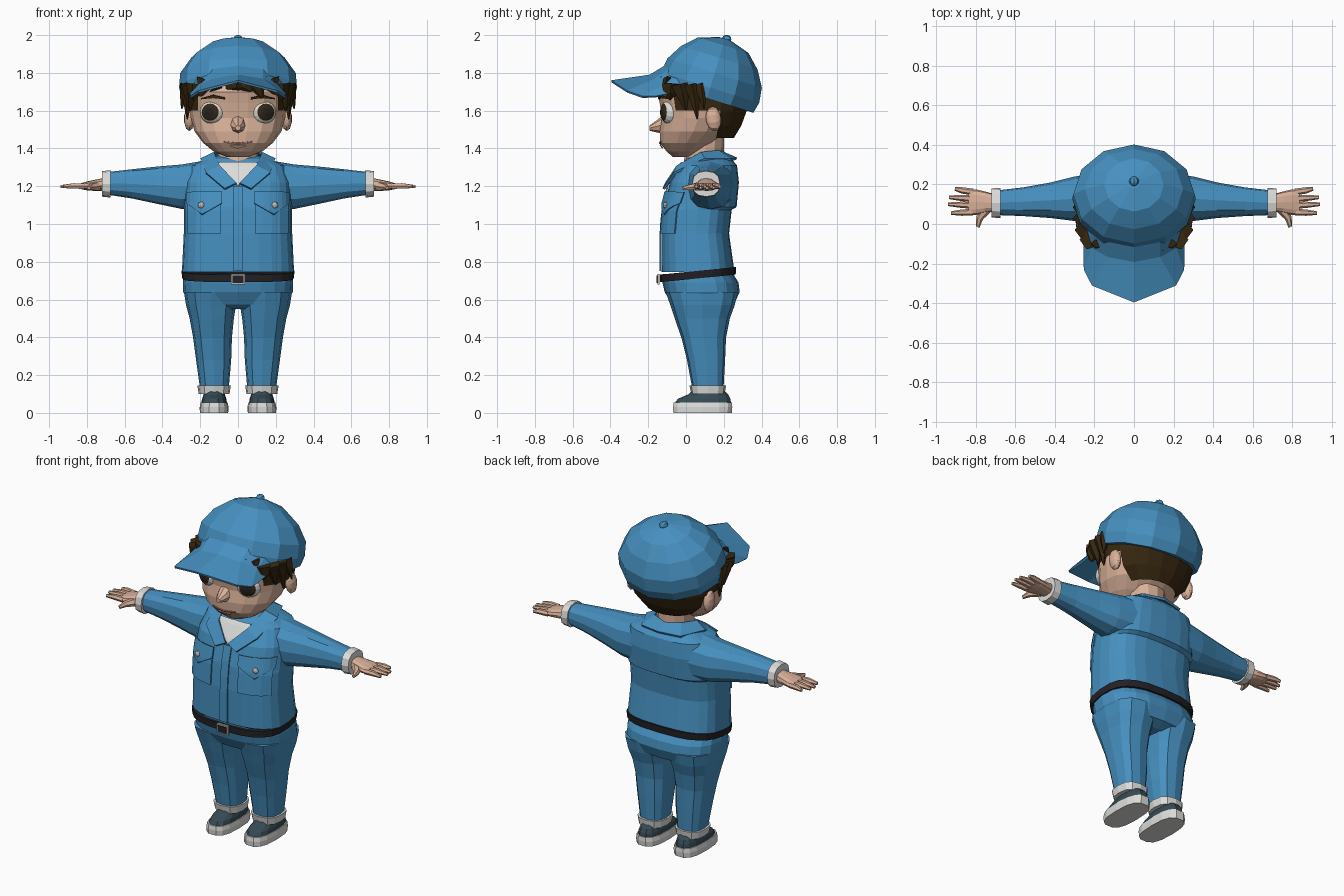
import bpy, bmesh, math
from mathutils import Vector as V, Matrix as M

if "Cube" in bpy.data.objects:
    bpy.data.objects.remove(bpy.data.objects["Cube"])

def material(name, rgb):
    m = bpy.data.materials.new(name)
    m.diffuse_color = (*rgb, 1)
    m.use_nodes = True
    m.node_tree.nodes["Principled BSDF"].inputs["Base Color"].default_value = m.diffuse_color
    return m

BLUE = material("denim blue", (.062, .28, .53))
SKIN = material("skin", (.70, .44, .32))
HAIR = material("dark brown", (.038, .020, .005))
WHITE = material("off white", (.72, .72, .71))
SLATE = material("shoe slate", (.036, .068, .088))
BLACK = material("belt black", (.016, .015, .019))
METAL = material("metal", (.50, .48, .45))
LIP = material("lip", (.42, .22, .16))

def finish(name, bm, mats, mirror=False, thick=0):
    bmesh.ops.recalc_face_normals(bm, faces=bm.faces)
    me = bpy.data.meshes.new(name)
    bm.to_mesh(me)
    bm.free()
    ob = bpy.data.objects.new(name, me)
    bpy.context.collection.objects.link(ob)
    for m in (mats if isinstance(mats, list) else [mats]):
        me.materials.append(m)
    if mirror:
        ob.modifiers.new("mirror", 'MIRROR')
    if thick:
        s = ob.modifiers.new("thickness", 'SOLIDIFY')
        s.thickness, s.offset = thick, 0
    return ob

def ring(c, a, b, n=16, p=2.4):
    """Superellipse ring around c with half axes a and b."""
    f = lambda t: math.copysign(abs(t) ** (2 / p), t) if abs(t) > 1e-6 else 0
    c, a, b = V(c), V(a), V(b)
    return [c + a * f(math.cos(2 * math.pi * i / n)) + b * f(math.sin(2 * math.pi * i / n)) for i in range(n)]

def loft(name, rings, mat, mirror=False, keep=None):
    bm = bmesh.new()
    vs = [[bm.verts.new(p) for p in r] for r in rings]
    n = len(vs[0])
    for r, s in zip(vs, vs[1:]):
        for i in range(n):
            bm.faces.new((r[i], r[(i + 1) % n], s[(i + 1) % n], s[i]))
    bm.faces.new(vs[0])
    bm.faces.new(vs[-1])
    if keep:
        bad = [f for f in bm.faces if not keep(f.calc_center_median())]
        bmesh.ops.delete(bm, geom=bad, context='FACES')
    return finish(name, bm, mat, mirror)

def level(z, x0, x1, yf, yb, n=16, p=2.4, tilt=0):
    """Horizontal ring from its bounds; tilt lifts the back."""
    h = (yb - yf) / 2
    return ring(((x0 + x1) / 2, (yf + yb) / 2, z), ((x1 - x0) / 2, 0, 0), (0, h, h * tilt), n, p)

def body(name, prof, mat, n=16, p=2.4, keep=None, tilt=0):
    return loft(name, [level(z, -rx, rx, yf, yb, n, p, tilt) for z, rx, yf, yb in prof], mat, keep=keep)

def tube(name, pts, radii, mat, n=6, flat=1, mirror=True):
    pts = [V(p) for p in pts]
    d = (pts[-1] - pts[0]).normalized()
    a = d.cross(V((0, 0, 1)) if abs(d.z) < .8 else V((0, 1, 0))).normalized()
    b = d.cross(a)
    return loft(name, [ring(p, a * r, b * r * flat, n, 2) for p, r in zip(pts, radii)], mat, mirror)

def ball(name, c, r, mat, mirror=False, rot=None, seg=12, rule=None):
    bm = bmesh.new()
    bmesh.ops.create_uvsphere(bm, u_segments=seg, v_segments=seg, radius=1)
    bm.transform(M.Rotation(math.pi / 2, 4, 'X'))          # pole faces front
    if rule:
        for f in bm.faces:
            f.material_index = rule(f.calc_center_median())
    bm.transform(M.Translation(c) @ (rot or M()) @ M.Diagonal((*r, 1)))
    return finish(name, bm, mat, mirror)

def sheet(name, rows, mat, mirror=False, thick=.01):
    bm = bmesh.new()
    vs = [[bm.verts.new(p) for p in r] for r in rows]
    for r, s in zip(vs, vs[1:]):
        for i in range(len(r) - 1):
            bm.faces.new((r[i], r[i + 1], s[i + 1], s[i]))
    return finish(name, bm, mat, mirror, thick)

def front_y(prof, x, z, p):
    for (z0, *a), (z1, *b) in zip(prof, prof[1:]):
        if z0 <= z <= z1:
            t = (z - z0) / (z1 - z0)
            rx, yf, yb = [u + (w - u) * t for u, w in zip(a, b)]
            k = max(0, 1 - min(1, abs(x) / rx) ** p) ** (1 / p)
            return (yf + yb) / 2 - (yb - yf) / 2 * k

def plate(name, prof, p, cols, mat, mirror=False, off=.007, thick=.008):
    """Thin plate hugging the front of a body; cols are (x, top, bottom)."""
    rows = []
    for a, b in zip(cols, cols[1:]):
        for i in range(5):
            x, t, l = [u + (w - u) * i / 4 for u, w in zip(a, b)]
            rows.append([(x, front_y(prof, x, t + (l - t) * j / 5, p) - off, t + (l - t) * j / 5) for j in range(6)])
    return sheet(name, rows, mat, mirror, thick)

# jacket
JACKET = [(.745, .297, -.13, .257), (.95, .287, -.13, .228), (1.075, .287, -.12, .242), (1.09, .287, -.118, .268),
          (1.22, .28, -.085, .28), (1.31, .25, -.03, .27), (1.345, .17, .0, .24), (1.36, .11, .04, .2)]
body("jacket", JACKET, BLUE, 24, 2.8)
plate("front_placket", JACKET, 2.8, [(-.025, 1.2, .75), (.025, 1.2, .75)], BLUE)
plate("chest_pocket", JACKET, 2.8, [(.09, 1.15, .95), (.265, 1.15, .95)], BLUE, True)
plate("pocket_flap", JACKET, 2.8, [(.085, 1.17, 1.11), (.19, 1.17, 1.05), (.272, 1.17, 1.11)], BLUE, True, .015)
plate("undershirt", JACKET, 2.8, [(-.1, 1.325, 1.31), (0, 1.325, 1.2), (.1, 1.325, 1.31)], WHITE)
ball("pocket_button", (.195, front_y(JACKET, .195, 1.1, 2.8) - .02, 1.1), (.018, .012, .018), METAL, True, seg=8)
sheet("collar", [
    [(0, .2, 1.375), (.09, .17, 1.385), (.125, .08, 1.375), (.095, -.045, 1.305), (.008, -.105, 1.215)],
    [(0, .268, 1.345), (.13, .24, 1.34), (.195, .1, 1.342), (.17, -.06, 1.27), (.07, -.118, 1.185)]], BLUE, True, .014)

# sleeves, cuffs and hands
def section(x, z0, z1, y0, y1, n=12, p=2.4):
    return ring((x, (y0 + y1) / 2, (z0 + z1) / 2), (0, (y1 - y0) / 2, 0), (0, 0, (z1 - z0) / 2), n, p)

loft("sleeve", [section(*s) for s in [(.18, 1.07, 1.335, .0, .255), (.3, 1.08, 1.315, .015, .24),
     (.42, 1.105, 1.305, .03, .21), (.56, 1.135, 1.29, .04, .185), (.69, 1.155, 1.275, .045, .17)]], BLUE, True)
loft("sleeve_cuff", [section(*s) for s in [(.675, 1.14, 1.285, .03, .182), (.72, 1.145, 1.28, .033, .18)]], WHITE, True)
loft("palm", [section(*s) for s in [(.7, 1.175, 1.245, .065, .15), (.755, 1.175, 1.235, .055, .165),
     (.80, 1.178, 1.225, .045, .175), (.835, 1.185, 1.215, .045, .175)]], SKIN, True)
for i, (y, tip, yt) in enumerate([(.162, .905, .178), (.128, .935, .135), (.094, .94, .1), (.06, .925, .055)]):
    tube(f"finger_{i + 1}", [(.815, y, 1.2), (.87, (y + yt) / 2, 1.202), (tip, yt, 1.198)], [.017, .016, .009], SKIN)
tube("thumb", [(.745, .075, 1.2), (.78, .03, 1.195), (.79, -.015, 1.19)], [.026, .018, .01], SKIN)

# belt and buckle
body("belt", [(.712, .295, -.137, .263), (.752, .30, -.138, .266)], BLACK, 24, 2.8, tilt=.1)
sheet("buckle", [[(-.038, -.146, .68), (.038, -.146, .68)], [(-.038, -.146, .735), (.038, -.146, .735)]], METAL)
sheet("buckle_center", [[(-.029, -.151, .688), (.029, -.151, .688)], [(-.029, -.151, .727), (.029, -.151, .727)]], BLACK)

# trousers
body("trouser_hips", [(.55, .10, -.03, .2), (.575, .255, -.075, .255), (.64, .29, -.113, .284), (.69, .292, -.125, .278),
     (.735, .286, -.125, .25)], BLUE, 20, 2.6)
loft("trouser_leg", [level(*r, 12, 2.7) for r in [(.12, .05, .2, .035, .198), (.28, .036, .222, .005, .207),
     (.40, .032, .238, -.025, .212), (.50, .022, .256, -.06, .232), (.57, .01, .275, -.083, .258),
     (.64, .004, .286, -.108, .275)]], BLUE, True)
loft("trouser_cuff", [level(*r, 12, 2.7) for r in [(.1, .045, .208, .028, .205), (.145, .038, .215, .018, .212)]], WHITE, True)

# shoes
loft("shoe_sole", [level(*r, 14, 2.8) for r in [(0, .052, .202, -.07, .245), (.03, .05, .203, -.072, .248),
     (.055, .055, .198, -.068, .246)]], WHITE, True)
loft("shoe_upper", [level(*r, 14, 2.6) for r in [(.05, .058, .195, -.064, .242), (.075, .062, .19, -.045, .238),
     (.098, .07, .182, .01, .225), (.13, .075, .178, .045, .19)]], SLATE, True)

# neck and head
body("neck", [(1.28, .1, -.02, .2), (1.34, .105, -.01, .2), (1.46, .11, .02, .2)], SKIN, 12, 2)
HEAD = [(1.355, .06, -.07, .04), (1.385, .13, -.105, .08), (1.43, .185, -.138, .15), (1.49, .23, -.142, .22),
        (1.56, .25, -.13, .26), (1.64, .257, -.142, .28), (1.70, .257, -.155, .29), (1.78, .24, -.11, .29)]
body("head", HEAD, SKIN, 18, 2.2)
loft("nose", [ring((0, y, z), (w, 0, 0), (0, 0, h), 8, 2) for y, z, w, h in
     [(-.11, 1.53, .045, .055), (-.155, 1.517, .034, .032), (-.192, 1.508, .014, .014)]], SKIN)
plate("mouth", HEAD, 2.2, [(-.075, 1.438, 1.432), (0, 1.43, 1.42), (.075, 1.438, 1.432)], LIP, False, .003, .006)
plate("lower_lip", HEAD, 2.2, [(-.04, 1.42, 1.412), (0, 1.419, 1.402), (.04, 1.42, 1.412)], SKIN, False, .006, .008)
plate("eyebrow", HEAD, 2.2, [(.07, 1.67, 1.66), (.13, 1.683, 1.668), (.195, 1.667, 1.66)], HAIR, True, .003, .006)
ball("eye", (.135, -.085, 1.592), (.068, .05, .064), [WHITE, HAIR, BLACK], True, M.Rotation(.35, 4, 'Z'), 16,
     lambda c: 0 if math.hypot(c.x, c.z) > .72 else 1 if math.hypot(c.x, c.z) > .36 else 2)
ball("ear", (.258, .145, 1.557), (.028, .04, .066), SKIN, True, M.Rotation(.15, 4, 'X'), 10)

# hair: back shell, sideburn tufts and fringe tufts
body("hair_back", [(1.455, .16, -.05, .255), (1.52, .235, -.1, .295), (1.60, .268, -.13, .325), (1.70, .272, -.15, .34)],
     HAIR, 18, 2.2, lambda c: c.y > .14 or (c.z > 1.62 and c.y > -.03))
for i, (x, y, tx, ty, tz, r) in enumerate([(.262, .03, .268, .06, 1.555, .045), (.25, -.03, .255, -.0, 1.60, .05),
        (.272, .08, .298, .095, 1.61, .035), (.225, -.08, .235, -.085, 1.655, .05)]):
    tube(f"sideburn_{i + 1}", [(x, y, 1.74), (x * .6 + tx * .4, y * .6 + ty * .4, 1.69), (tx, ty, tz)], [r, r * .75, .004], HAIR, 5)
for i, (x, tx, tz) in enumerate([(-.17, -.2, 1.675), (-.1, -.15, 1.70), (-.03, -.06, 1.715),
                                 (.04, .07, 1.70), (.1, .13, 1.665), (.17, .2, 1.685)]):
    y = front_y(HEAD, x, 1.7, 2.2)
    tube(f"fringe_{i + 1}", [(x, y + .01, 1.765), (x, y, 1.73), (tx, front_y(HEAD, tx, 1.7, 2.2) - .008, tz)],
         [.052, .045, .004], HAIR, 6, .45, False)

# cap crown (tilted back), brim and button
u, n = V((0, .955, -.296)), V((0, .296, .955))
loft("cap_crown", [ring(V((0, .11, 1.665)) + n * h, (rx, 0, 0), u * ry, 12, 2) for h, rx, ry in
     [(0, .298, .258), (.06, .312, .272), (.14, .306, .262), (.225, .248, .212), (.295, .15, .14), (.33, .03, .03)]], BLUE)
sheet("cap_brim", [
    [(0, -.395, 1.755), (.21, -.31, 1.70), (.25, -.23, 1.672), (.25, -.16, 1.674)],
    [(0, -.19, 1.785), (.13, -.165, 1.765), (.21, -.12, 1.73), (.25, -.08, 1.69)],
    [(0, -.1, 1.84), (.13, -.08, 1.82), (.21, -.02, 1.78), (.25, .02, 1.73)]], BLUE, True, .012)
ball("cap_button", (0, .215, 1.978), (.025, .025, .024), BLUE, seg=8)
